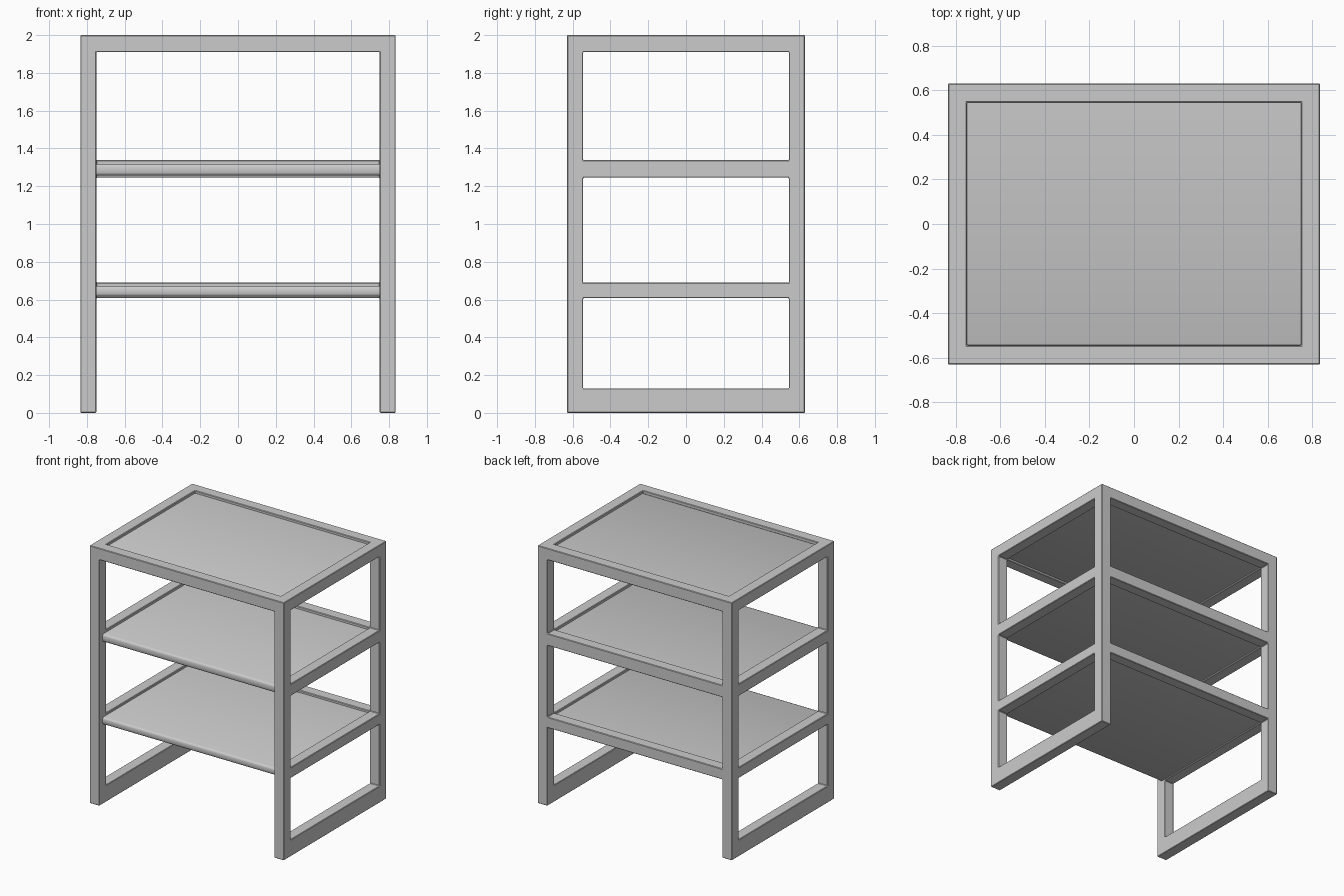
import bpy, bmesh
from itertools import product

if "Cube" in bpy.data.objects:
    bpy.data.objects.remove(bpy.data.objects["Cube"])

# Grid planes that outline the posts and rails
XS = [-0.835, -0.75, 0.75, 0.835]
YS = [-0.63, -0.545, 0.545, 0.63]
ZS = [0, 0.13, 0.607, 0.69, 1.245, 1.338, 1.91, 2.0]


def solid(i, j, k):
    """True where a grid cell belongs to the frame."""
    if not (0 <= i <= 2 and 0 <= j <= 2 and 0 <= k <= 6):
        return False
    if i != 1 and j != 1:          # corner posts
        return True
    if i != 1:                     # side rails, including the floor runners
        return k % 2 == 0
    if j == 2:                     # back rails
        return k in (2, 4, 6)
    return j == 0 and k == 6       # single front rail at the top


def finish(name, bm, width, segments):
    bmesh.ops.recalc_face_normals(bm, faces=bm.faces)
    me = bpy.data.meshes.new(name)
    bm.to_mesh(me)
    bm.free()
    ob = bpy.data.objects.new(name, me)
    bpy.context.collection.objects.link(ob)
    mod = ob.modifiers.new("soft_edges", 'BEVEL')
    mod.width, mod.segments = width, segments
    mod.limit_method = 'ANGLE'
    return ob


# Frame: one continuous skin around all posts and rails
bm = bmesh.new()
cache = {}


def vert(i, j, k):
    if (i, j, k) not in cache:
        cache[i, j, k] = bm.verts.new((XS[i], YS[j], ZS[k]))
    return cache[i, j, k]


for c in product(range(3), range(3), range(7)):
    if not solid(*c):
        continue
    for axis, side in product(range(3), (0, 1)):
        n = list(c)
        n[axis] += 2 * side - 1
        if solid(*n):
            continue
        u, v = (axis + 1) % 3, (axis + 2) % 3
        loop = []
        for a, b in ((0, 0), (1, 0), (1, 1), (0, 1)):
            p = list(c)
            p[axis] += side
            p[u] += a
            p[v] += b
            loop.append(vert(*p))
        bm.faces.new(loop if side else loop[::-1])
finish("frame", bm, 0.004, 1)


# Panels: recessed slightly inside the rails, rounded along the front edge
def panel(name, y0, z0, z1, r):
    prof = [(0.545, z0), (y0 + r, z0), (y0 + r * 0.3, z0 + r * 0.3), (y0, z0 + r),
            (y0, z1 - r), (y0 + r * 0.3, z1 - r * 0.3), (y0 + r, z1), (0.545, z1)]
    b = bmesh.new()
    face = b.faces.new([b.verts.new((-0.75, y, z)) for y, z in prof])
    ext = bmesh.ops.extrude_face_region(b, geom=[face])["geom"]
    moved = [g for g in ext if isinstance(g, bmesh.types.BMVert)]
    bmesh.ops.translate(b, verts=moved, vec=(1.5, 0, 0))
    ob = finish(name, b, 0.001, 1)
    ob.modifiers.clear()
    bpy.context.view_layer.objects.active = ob
    ob.select_set(True)
    bpy.ops.object.shade_smooth_by_angle(angle=0.85)
    ob.select_set(False)


panel("lower_shelf", -0.59, 0.616, 0.672, 0.015)
panel("middle_shelf", -0.59, 1.257, 1.318, 0.015)
panel("top_panel", -0.545, 1.922, 1.98, 0.008)
